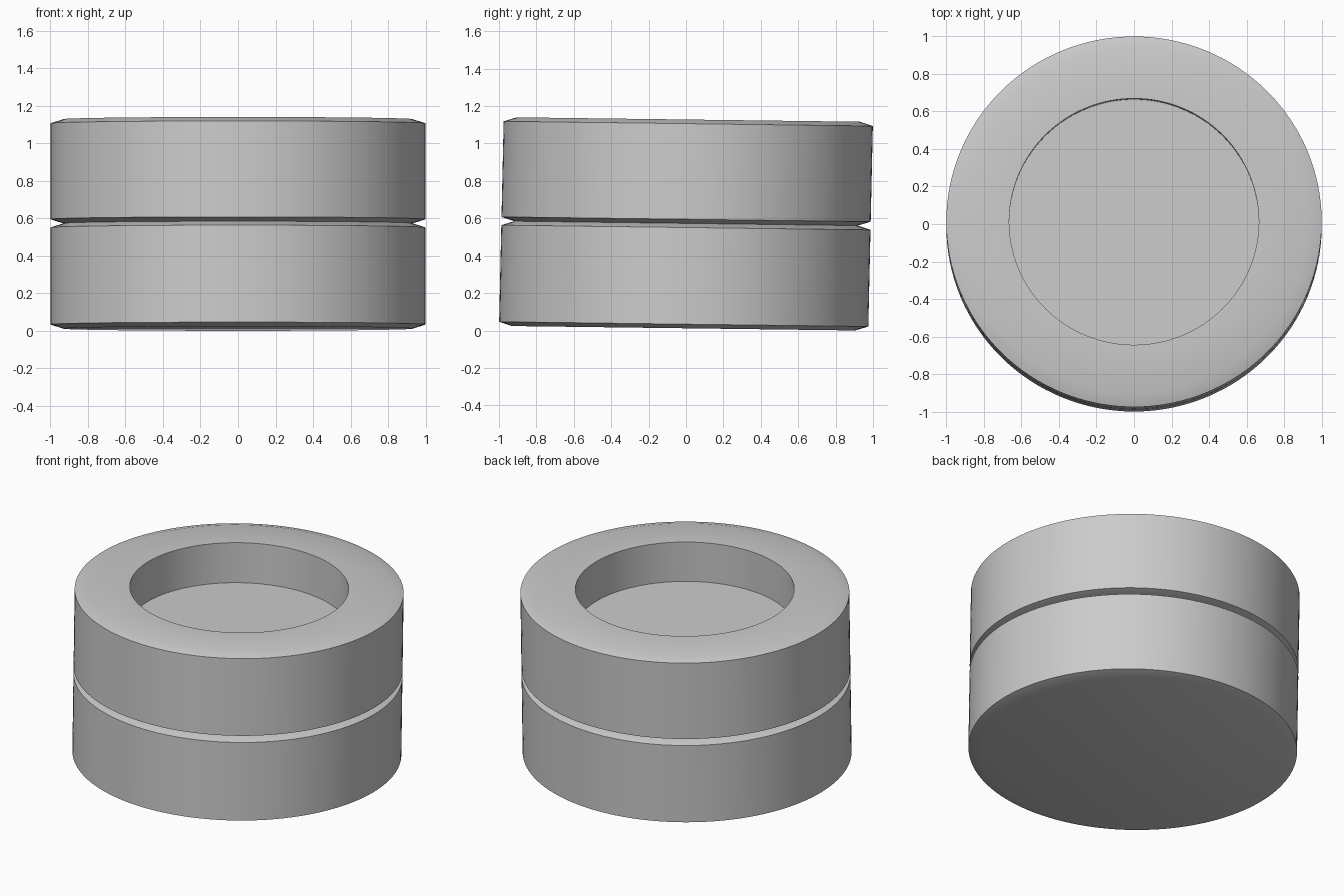
import bpy, bmesh, math
from mathutils import Matrix, Vector

cube = bpy.data.objects.get("Cube")
if cube:
    bpy.data.objects.remove(cube, do_unlink=True)

# Single grey finish
grey = bpy.data.materials.new("light_grey")
grey.use_nodes = True
colour = (0.6, 0.6, 0.6, 1)
grey.diffuse_color = colour
grey.node_tree.nodes["Principled BSDF"].inputs["Base Color"].default_value = colour

# Slight backward lean shared by both drums
MID = 0.57
LEAN = Matrix(((1, 0, 0, 0),
               (0, 0.987, 0.0225, -0.0225 * MID),
               (0, -0.0127, 1, 0),
               (0, 0, 0, 1)))


def turned(name, profile, steps=128):
    """Revolve an (r, z) profile about the z axis."""
    bm = bmesh.new()
    verts = [bm.verts.new((r, 0, z)) for r, z in profile]
    edges = [bm.edges.new(pair) for pair in zip(verts, verts[1:])]
    bmesh.ops.spin(bm, geom=verts + edges, cent=Vector(), axis=Vector((0, 0, 1)),
                   angle=math.tau, steps=steps, use_duplicate=False)
    bmesh.ops.remove_doubles(bm, verts=bm.verts, dist=0.0005)
    # Close the open loops at the ends of the profile with flat discs
    bmesh.ops.holes_fill(bm, edges=[e for e in bm.edges if e.is_boundary], sides=0)
    bmesh.ops.recalc_face_normals(bm, faces=bm.faces)
    bmesh.ops.transform(bm, matrix=LEAN, verts=bm.verts)
    mesh = bpy.data.meshes.new(name)
    bm.to_mesh(mesh)
    bm.free()
    mesh.materials.append(grey)
    obj = bpy.data.objects.new(name, mesh)
    bpy.context.collection.objects.link(obj)
    bpy.ops.object.select_all(action="DESELECT")
    obj.select_set(True)
    bpy.context.view_layer.objects.active = obj
    bpy.ops.object.shade_smooth_by_angle(angle=math.radians(30))
    return obj


def drum(bottom, top, rim=0.93, bevel=0.022):
    """Outer wall with shallow bevels at both ends."""
    return [(rim, bottom), (1, bottom + bevel), (1, top - bevel), (rim, top)]


# Solid lower drum
turned("lower_drum", drum(0.012, 0.573))

# Upper drum with a round recess sunk into its top
turned("upper_drum", drum(0.573, 1.128) + [(0.665, 1.128), (0.665, 0.863)])
